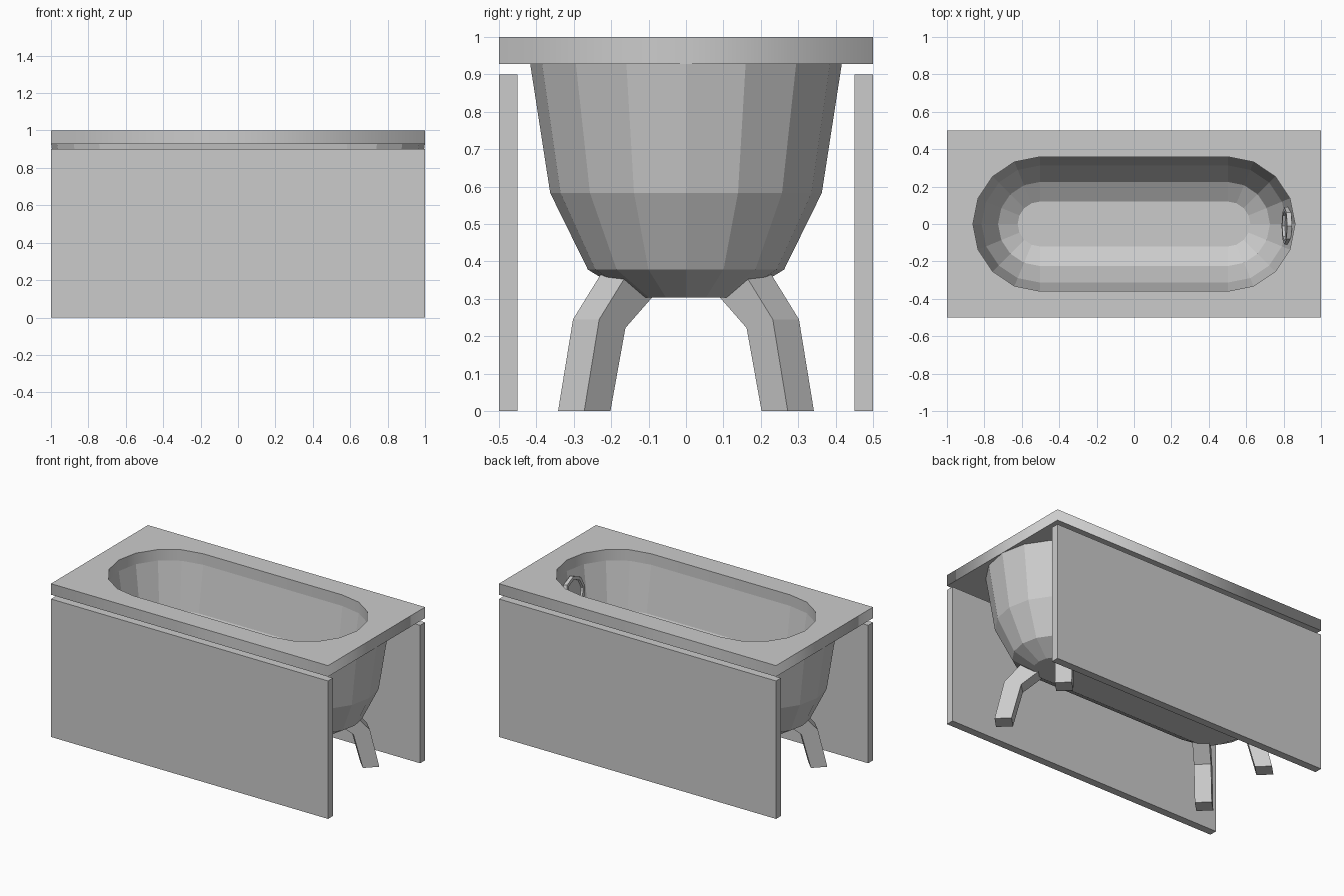
import bpy, bmesh
from math import sin, cos, pi, atan2
from mathutils import Matrix, Vector

if "Cube" in bpy.data.objects:
    bpy.data.objects.remove(bpy.data.objects["Cube"])

RIM_Z = 0.928


def finish(bm, name):
    bmesh.ops.recalc_face_normals(bm, faces=bm.faces)
    me = bpy.data.meshes.new(name)
    bm.to_mesh(me)
    bm.free()
    ob = bpy.data.objects.new(name, me)
    bpy.context.scene.collection.objects.link(ob)
    return ob


def stadium(cx, r):
    """Outline with two half-round ends of 8 segments each."""
    right = [(cx + r * cos(a), r * sin(a)) for a in [-pi / 2 + i * pi / 8 for i in range(9)]]
    return right + [(-x, -y) for x, y in right]


def loft(rings, name):
    """Skin a list of closed 3D rings and cap both ends."""
    bm = bmesh.new()
    loops = [[bm.verts.new(p) for p in ring] for ring in rings]
    for a, b in zip(loops, loops[1:]):
        for i in range(len(a)):
            j = (i + 1) % len(a)
            bm.faces.new((a[i], a[j], b[j], b[i]))
    bm.faces.new(loops[0])
    bm.faces.new(loops[-1])
    return finish(bm, name)


def box(name, lo, hi):
    bm = bmesh.new()
    lo, hi = Vector(lo), Vector(hi)
    bmesh.ops.create_cube(bm, size=1, matrix=Matrix.Translation((lo + hi) / 2)
                          @ Matrix.Diagonal((hi - lo).to_4d()))
    return finish(bm, name)


# Rim slab with stadium-shaped opening
curve = bpy.data.curves.new("rim_outline", 'CURVE')
curve.dimensions = '2D'
curve.fill_mode = 'BOTH'
curve.extrude = (1 - RIM_Z) / 2
for pts in ([(-1, -.5), (1, -.5), (1, .5), (-1, .5)], stadium(.502, .359)):
    sp = curve.splines.new('POLY')
    sp.points.add(len(pts) - 1)
    for p, (x, y) in zip(sp.points, pts):
        p.co = (x, y, 0, 1)
    sp.use_cyclic_u = True
rim = bpy.data.objects.new("rim", curve)
rim.location.z = (1 + RIM_Z) / 2
bpy.context.scene.collection.objects.link(rim)

# Basin shell: the outside is an enlarged copy of the inside
inner = [(.12, .389), (.225, .453), (.313, .628), (.359, RIM_Z)]
outer = [(r * 1.16, z) for r, z in [(.359, RIM_Z), (.313, .583), (.226, .378), (.12, .303)]]
rings = [[(x, y, z) for x, y in stadium(.502, r)] for r, z in inner]
rings += [[(x, y, z) for x, y in stadium(.583, r)] for r, z in outer]
loft(rings, "basin")

# Side panels
for s, name in ((-1, "front_panel"), (1, "back_panel")):
    y0, y1 = sorted((s * .45, s * .5))
    box(name, (-1, y0, 0), (1, y1, .9))


# Bent square legs splayed diagonally: (shift along diagonal, outer z, inner z)
def leg(sx, sy):
    rings = []
    for d, zo, zi in ((0, 0, 0), (-.04, .245, .222), (-.117, .37, .31)):
        cx, cy = .76 + d, .272 + d
        k = .07
        ring = [(cx + k, cy, zo), (cx, cy + k, zo), (cx - k, cy, zi), (cx, cy - k, zi)]
        # corners along the axes give edges square to the diagonal
        rings.append([(sx * x, sy * y, z) for x, y, z in ring])
    loft(rings, f"{'back' if sy > 0 else 'front'}_{'right' if sx > 0 else 'left'}_leg")


for sx in (-1, 1):
    for sy in (-1, 1):
        leg(sx, sy)


def disc(name, r, depth, mat, recess=0):
    """Octagonal disc, optionally with a sunken centre."""
    bm = bmesh.new()
    bmesh.ops.create_cone(bm, cap_ends=True, segments=8, radius1=r, radius2=r, depth=depth)
    if recess:
        top = [f for f in bm.faces if f.normal.z > .9]
        bmesh.ops.inset_region(bm, faces=top, thickness=r * .2)
        inn = bmesh.ops.inset_region(bm, faces=top, thickness=.001)
        bmesh.ops.translate(bm, verts=top[0].verts, vec=(0, 0, -recess))
    bmesh.ops.transform(bm, matrix=mat, verts=bm.verts)
    return finish(bm, name)


# Drain in the floor and overflow on the right end wall
disc("drain", .083, .012, Matrix.Translation((.47, 0, .389)))
tilt = atan2(.046, .3)
disc("overflow", .1, .026,
     Matrix.Translation((.817, -.01, .8)) @ Matrix.Rotation(-pi / 2 + tilt, 4, 'Y'), .015)
